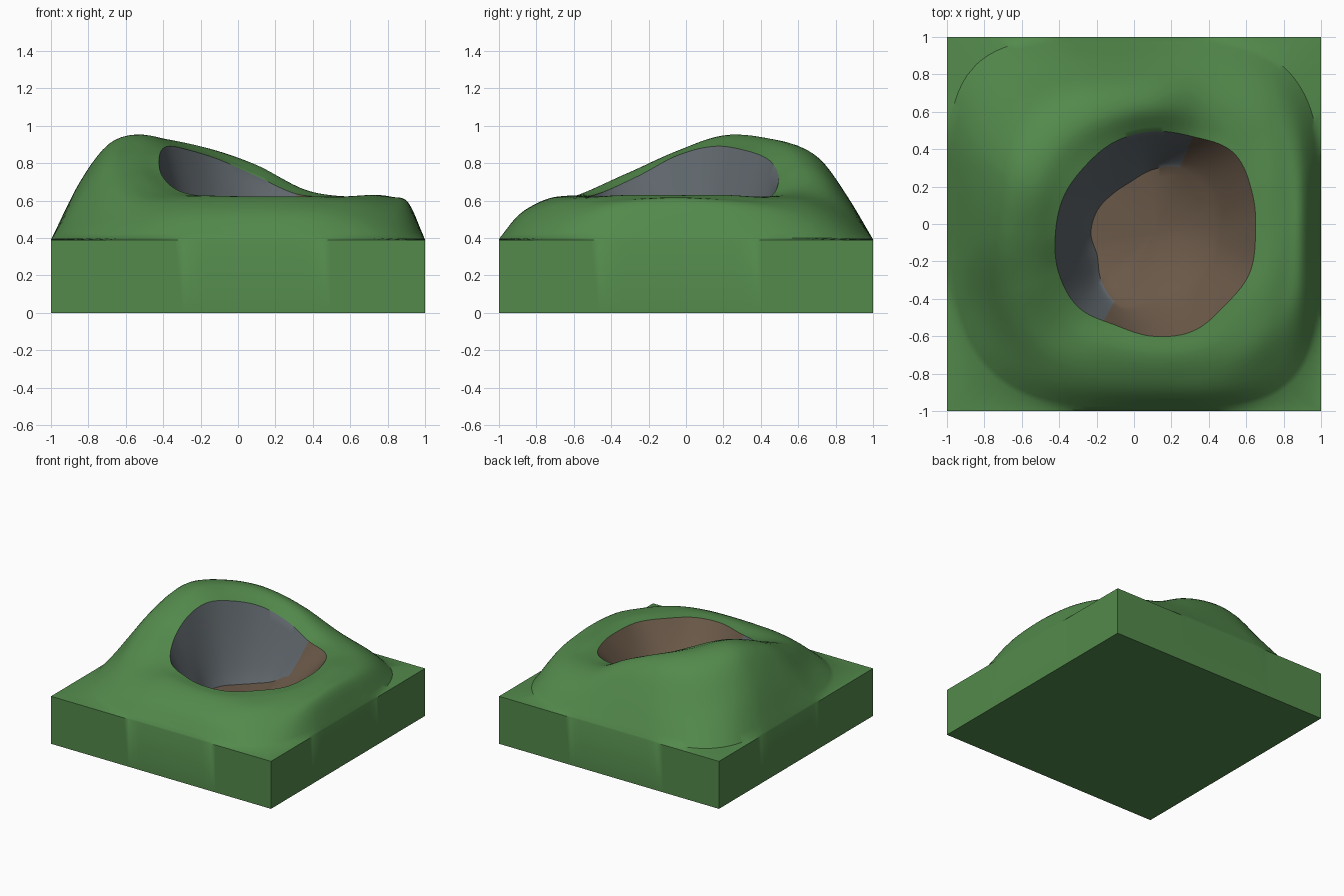
import bpy, bmesh, math

if "Cube" in bpy.data.objects:
    bpy.data.objects.remove(bpy.data.objects["Cube"])

CX, CY = 0.10, -0.05          # centre of the hollow
EDGE = 0.39                   # height of the flat block top
DEEP = 0.28                   # lowest point of the floor

# One row per 22.5 degrees, counter-clockwise from +x:
# rim radius, rim z, outer heights at 1/4, 1/2, 3/4, wall foot radius, wall foot z
ROWS = [
    (.550, .62, .630, .620, .59, .33, .38),
    (.575, .62, .630, .610, .57, .34, .39),
    (.610, .62, .620, .600, .53, .36, .40),
    (.560, .635, .655, .620, .53, .38, .39),
    (.545, .73, .790, .740, .59, .34, .31),
    (.530, .82, .880, .820, .63, .30, .29),
    (.510, .87, .930, .850, .62, .30, .28),
    (.515, .89, .950, .905, .70, .32, .28),
    (.520, .84, .865, .835, .66, .33, .28),
    (.545, .73, .745, .695, .54, .32, .29),
    (.560, .645, .635, .600, .51, .38, .33),
    (.530, .62, .625, .590, .52, .42, .41),
    (.550, .62, .620, .585, .52, .34, .38),
    (.565, .62, .620, .585, .52, .33, .38),
    (.545, .62, .620, .595, .51, .33, .38),
    (.560, .62, .630, .610, .57, .33, .38),
]


def spline(a, b, c, d, f):
    return b + 0.5 * f * (c - a + f * (2*a - 5*b + 4*c - d + f * (3*(b - c) + d - a)))


def row_at(ang):
    u = ang / (2 * math.pi) * 16
    i, f = int(u), u - int(u)
    return [spline(*v, f) for v in zip(*(ROWS[(i + k) % 16] for k in (-1, 0, 1, 2)))]


def along(vals, t):
    u = min(t * (len(vals) - 1), len(vals) - 1.0001)
    i, f = int(u), u - int(u)
    p = [2*vals[0] - vals[1]] + list(vals) + [2*vals[-1] - vals[-2]]
    return spline(p[i], p[i+1], p[i+2], p[i+3], f)


def hill_foot(c, s, far):
    """Distance along a ray to the rounded-square foot of the hill."""
    lo, hi = 0.5, far
    for _ in range(30):
        mid = (lo + hi) / 2
        x, y = CX + mid * c, CY + mid * s
        e = (4.2 if x > 0 else 2.9) if y < 0 else (3.5 if x > 0 else 4.2)
        if abs(x) ** e + abs(y) ** e < 1:
            lo = mid
        else:
            hi = mid
    return min(lo, far * 0.996)


def material(name, col):
    m = bpy.data.materials.new(name)
    m.diffuse_color = (*col, 1)
    m.use_nodes = True
    m.node_tree.nodes["Principled BSDF"].inputs["Base Color"].default_value = m.diffuse_color
    return m


# Evenly spaced rays plus exact block corners
N = 160
angles = [2 * math.pi * i / N for i in range(N)]
for sx in (-1, 1):
    for sy in (-1, 1):
        a = math.atan2(sy - CY, sx - CX) % (2 * math.pi)
        near = min(range(N), key=lambda k: abs(angles[k] - a))
        angles[near] = a

FLOOR, WALL, OUT = 7, 9, 20   # rings in each zone
bm = bmesh.new()
middle = bm.verts.new((CX, CY, DEEP))
rays = []
for a in angles:
    c, s = math.cos(a), math.sin(a)
    R, zr, z1, z2, z3, B, zb = row_at(a)
    D = min(((1 if c > 0 else -1) - CX) / c if abs(c) > 1e-6 else 9,
            ((1 if s > 0 else -1) - CY) / s if abs(s) > 1e-6 else 9)
    F = hill_foot(c, s, D)
    pts = []
    for k in range(1, FLOOR + 1):             # bowl floor
        f = k / FLOOR
        pts.append((B * f, DEEP + (zb - DEEP) * f * f))
    for k in range(1, WALL + 1):              # rising wall
        f = k / WALL
        pts.append((B + (R - B) * f, zb + (zr - zb) * f ** 1.2))
    for k in range(1, OUT + 1):               # hill outside the rim
        f = k / OUT
        pts.append((R + (F - R) * f, along((zr, z1, z2, z3, EDGE + .01), f)))
    pts.append((D, EDGE))                     # flat corners
    pts.append((D, 0.0))                      # block side
    rays.append([bm.verts.new((CX + r * c, CY + r * s, z)) for r, z in pts])

for i in range(N):
    p, q = rays[i], rays[(i + 1) % N]
    deg = math.degrees(angles[i])
    bm.faces.new((middle, p[0], q[0])).material_index = 1
    for k in range(len(p) - 1):
        f = bm.faces.new((p[k], p[k+1], q[k+1], q[k]))
        if k < FLOOR - 1:
            f.material_index = 1              # earth floor
        elif k < FLOOR + WALL - 1:            # rock only on the hill side
            f.material_index = 2 if 66 < deg < 240 else 1
bm.faces.new([r[-1] for r in reversed(rays)])  # underside
bmesh.ops.recalc_face_normals(bm, faces=bm.faces)

mesh = bpy.data.meshes.new("hollow_hill")
bm.to_mesh(mesh)
bm.free()
for m in (material("grass_green", (.087, .253, .072)),
          material("earth_brown", (.143, .098, .065)),
          material("rock_grey", (.115, .134, .149))):
    mesh.materials.append(m)
hill = bpy.data.objects.new("hollow_hill", mesh)
bpy.context.collection.objects.link(hill)
bpy.context.view_layer.objects.active = hill
hill.select_set(True)
bpy.ops.object.shade_smooth_by_angle(angle=math.radians(40))
